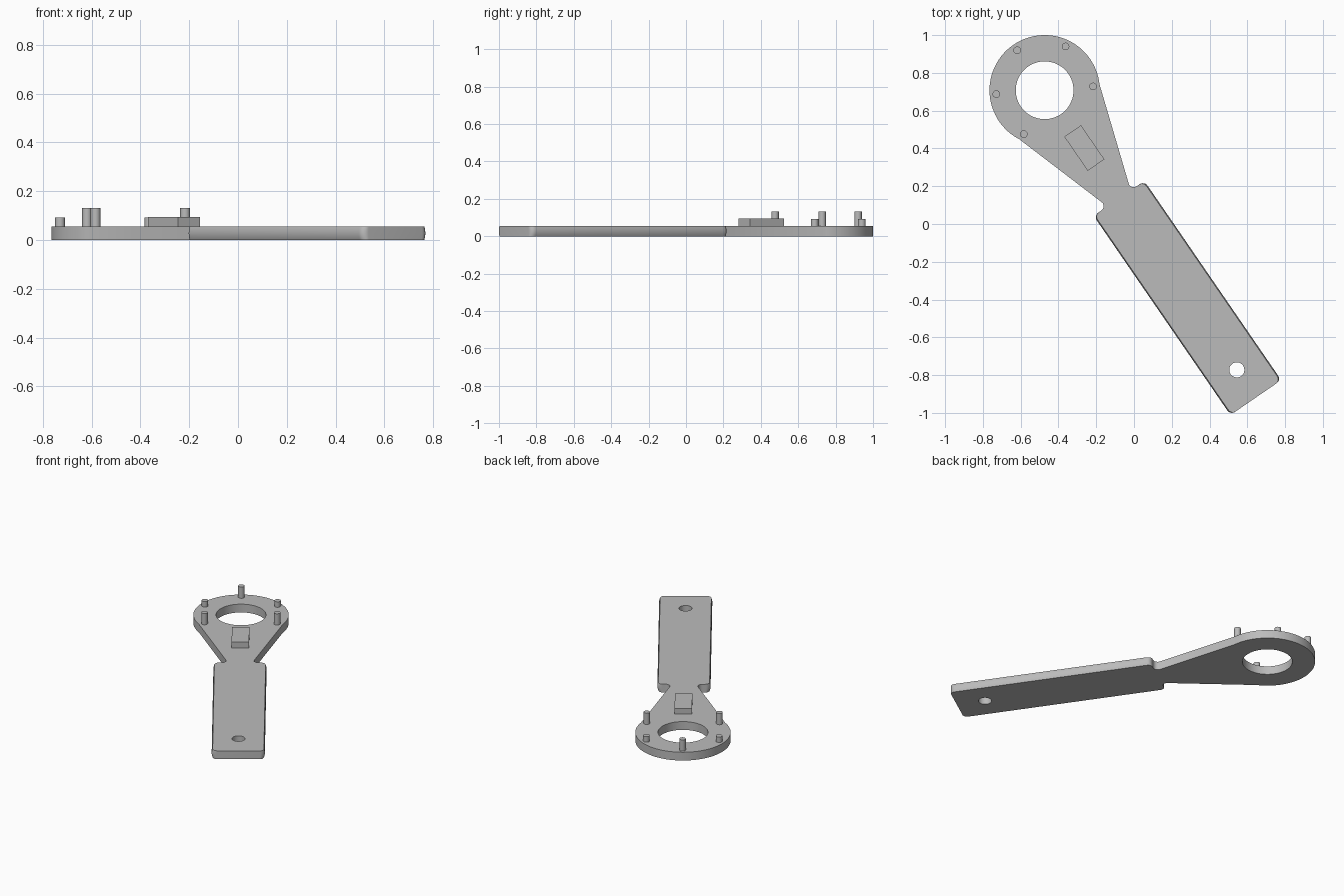
import bpy, bmesh, math
from mathutils import Matrix

if "Cube" in bpy.data.objects:
    bpy.data.objects.remove(bpy.data.objects["Cube"])

THICK = 0.056          # plate thickness
RING_R = 0.292         # head outer radius
HALF_W = 0.163         # handle half width
NEAR, FAR = 0.695, 1.974   # handle ends, measured from the ring centre
BULGE = 0.006          # slight convexity of the handle's long sides

# local frame: ring centre at the origin, handle along +x
PLACE = Matrix.Translation((-0.473, 0.708, 0)) @ Matrix.Rotation(math.radians(-55.5), 4, 'Z')

grey = bpy.data.materials.new("grey_plastic")
grey.diffuse_color = (0.5, 0.5, 0.5, 1)
grey.use_nodes = True
grey.node_tree.nodes["Principled BSDF"].inputs["Base Color"].default_value = grey.diffuse_color


def arc(cx, cy, r, a0, a1, n):
    return [(cx + r * math.cos(math.radians(a0 + (a1 - a0) * i / n)),
             cy + r * math.sin(math.radians(a0 + (a1 - a0) * i / n))) for i in range(n + 1)]


def finish(ob):
    bpy.ops.object.select_all(action='DESELECT')
    ob.select_set(True)
    bpy.context.view_layer.objects.active = ob
    bpy.ops.object.shade_smooth_by_angle(angle=math.radians(30))


def make(name, bm):
    bmesh.ops.recalc_face_normals(bm, faces=bm.faces)
    me = bpy.data.meshes.new(name)
    bm.to_mesh(me)
    bm.free()
    me.materials.append(grey)
    ob = bpy.data.objects.new(name, me)
    bpy.context.collection.objects.link(ob)
    ob.matrix_world = PLACE
    return ob


def cylinder(name, x, y, r, z0, z1, n):
    bm = bmesh.new()
    bmesh.ops.create_cone(bm, cap_ends=True, segments=n, radius1=r, radius2=r, depth=z1 - z0,
                          matrix=Matrix.Translation((x, y, (z0 + z1) / 2)))
    return make(name, bm)


# paddle outline: half profile, then mirrored
c = 0.03
taper = math.degrees(math.atan2(0.258, 0.138))
half = arc(0, 0, RING_R, 180, taper, 48)
half += arc(0.665, 0.115, c, -90, 0, 8)                       # neck notch
half += arc(NEAR + c, HALF_W - c, c, 180, 90, 8)              # near corner
half += arc(FAR - c, HALF_W - c, c, 90, 0, 8)                 # far corner
outline = half + [(x, -y) for x, y in reversed(half[1:])]

# stacked outlines give the handle its softly bowed sides
bm = bmesh.new()
LEVELS = 8
loops = []
for k in range(LEVELS + 1):
    h = k / LEVELS
    inset = BULGE * (2 * h - 1) ** 2
    loop = []
    for x, y in outline:
        if x > NEAR - 0.001:
            blend = min(1, max(0, (abs(y) - 0.12) / (HALF_W - 0.12)))
            y -= math.copysign(inset * blend, y)
        loop.append(bm.verts.new((x, y, h * THICK)))
    loops.append(loop)
n = len(outline)
for a, b in zip(loops, loops[1:]):
    for i in range(n):
        j = (i + 1) % n
        bm.faces.new((a[i], a[j], b[j], b[i]))
bm.faces.new(loops[0])
bm.faces.new(loops[-1])
paddle = make("paddle_body", bm)

# ring opening and hanging hole
for name, x, r, seg in (("ring_cutter", 0, 0.153, 64), ("hole_cutter", 1.796, 0.04, 32)):
    cutter = cylinder(name, x, 0, r, -0.1, 0.2, seg)
    cutter.hide_render = True
    bpy.context.view_layer.objects.active = paddle
    mod = paddle.modifiers.new(name, 'BOOLEAN')
    mod.operation = 'DIFFERENCE'
    mod.solver = 'EXACT'
    mod.object = cutter
    bpy.ops.object.modifier_apply(modifier=mod.name)
    bpy.data.objects.remove(cutter)
finish(paddle)

# five pins around the ring, alternating tall and short
for angle, top in ((60, 0.132), (120, 0.093), (180, 0.132), (240, 0.093), (300, 0.132)):
    a = math.radians(angle)
    finish(cylinder(f"pin_{angle}", 0.257 * math.cos(a), 0.257 * math.sin(a),
                    0.02, THICK - 0.01, top, 24))

# rectangular block on the neck
bm = bmesh.new()
z0, z1 = THICK - 0.01, 0.094
bmesh.ops.create_cube(bm, size=1, matrix=Matrix.Translation((0.371, 0, (z0 + z1) / 2))
                      @ Matrix.Diagonal((0.219, 0.107, z1 - z0, 1)))
make("neck_block", bm)
